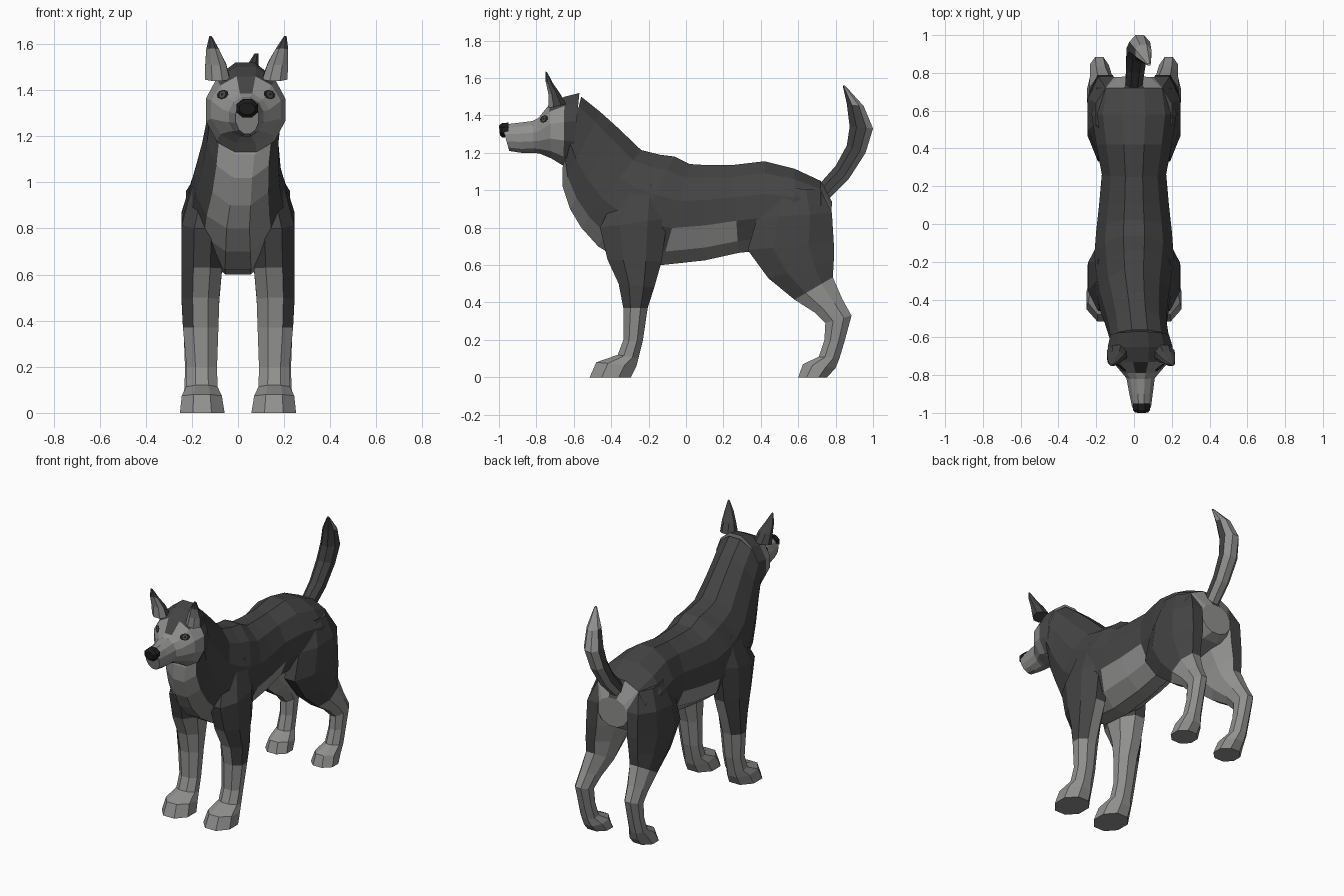
import bpy, bmesh, math
from mathutils import Vector
from mathutils.bvhtree import BVHTree


def material(name, r, g, b):
    m = bpy.data.materials.new(name)
    m.diffuse_color = (r, g, b, 1)
    return m


DARK, LIGHT, BLACK, IRIS = 0, 1, 2, 3
MATS = [material("dark_fur", .058, .058, .058), material("light_fur", .28, .28, .275),
        material("black", .012, .012, .012), material("iris_grey", .07, .07, .07)]


def finish(name, bm, mirror=False):
    bmesh.ops.recalc_face_normals(bm, faces=bm.faces[:])
    me = bpy.data.meshes.new(name)
    bm.to_mesh(me)
    for m in MATS:
        me.materials.append(m)
    ob = bpy.data.objects.new(name, me)
    bpy.context.collection.objects.link(ob)
    if mirror:
        ob.modifiers.new("mirror", 'MIRROR').use_mirror_merge = False
    return ob


def loft(name, rings, n, rule, mirror=False):
    """Skin of oval rings (ay, az, by, bz, centre x, half width).
    a and b are the ends of each ring in the side view.
    rule(segment, sectors away from the a end, face centre) -> material."""
    bm = bmesh.new()
    k = 1 / math.cos(math.pi / n)
    loops = []
    for ay, az, by, bz, cx, hw in rings:
        loop = []
        for i in range(n):
            t = 2 * math.pi * (i - .5) / n
            c, s = math.cos(t) * k / 2, math.sin(t) * k
            loop.append(bm.verts.new((cx + hw * s, (ay + by) / 2 + (ay - by) * c,
                                      (az + bz) / 2 + (az - bz) * c)))
        loops.append(loop)
    for seg, (p, q) in enumerate(zip(loops, loops[1:])):
        for i in range(n):
            j = (i + 1) % n
            f = bm.faces.new((p[i], p[j], q[j], q[i]))
            f.material_index = rule(seg, min(i, n - i), f.calc_center_median())
    for seg, loop in ((0, loops[0]), (len(rings) - 2, loops[-1])):
        f = bm.faces.new(loop)
        f.material_index = rule(seg, n // 2, f.calc_center_median())
    return finish(name, bm, mirror)


# neck, chest, belly and rump in one skin
def body_rule(seg, d, c):
    if seg == 11:
        return LIGHT if d >= 1 else DARK
    return LIGHT if d >= (4 if seg in (6, 7) else 5) else DARK


loft("body", [
    (-.56, 1.50, -.66, 1.12, .03, .155),
    (-.46, 1.42, -.66, 1.02, .02, .155),
    (-.36, 1.33, -.62, .90, .01, .165),
    (-.24, 1.215, -.56, .80, 0, .185),
    (-.14, 1.19, -.47, .70, 0, .20),
    (-.06, 1.18, -.34, .62, 0, .21),
    (.02, 1.14, -.13, .60, 0, .20),
    (.10, 1.135, .10, .625, 0, .185),
    (.25, 1.135, .28, .665, 0, .17),
    (.42, 1.155, .42, .68, 0, .20),
    (.58, 1.115, .58, .70, 0, .225),
    (.72, 1.05, .72, .72, 0, .20),
    (.78, .94, .775, .75, 0, .11)], 12, body_rule)


# head: dark cap with a peak, light face and muzzle
def head_rule(seg, d, c):
    if seg == 0:
        return LIGHT if d >= 5 else DARK
    return DARK if (seg == 1 and d <= 1) or (seg == 2 and d == 0) else LIGHT


head = loft("head", [
    (-.57, 1.52, -.61, 1.11, .03, .155),
    (-.65, 1.50, -.655, 1.13, .033, .172),
    (-.73, 1.46, -.72, 1.17, .035, .152),
    (-.79, 1.385, -.78, 1.195, .035, .10),
    (-.82, 1.37, -.81, 1.20, .035, .075),
    (-.90, 1.36, -.88, 1.20, .037, .063),
    (-.985, 1.35, -.945, 1.21, .04, .05)], 12, head_rule)

# nose
loft("nose", [(-.95, 1.362, -.95, 1.285, .04, .046),
              (-.985, 1.358, -.982, 1.282, .04, .046),
              (-1.0, 1.345, -.995, 1.295, .04, .034)], 8, lambda s, d, c: BLACK)

# eyes: thin discs laid on the face
bm = bmesh.new()
bm.from_mesh(head.data)
tree = BVHTree.FromBMesh(bm)
bm.free()
for side, label in ((-1, "left"), (1, "right")):
    hit, normal, _, _ = tree.ray_cast(Vector((.035 + side * .1, -2, 1.38)), Vector((0, 1, 0)))
    if normal.y > 0:
        normal = -normal
    u = Vector((0, 0, 1)).cross(normal).normalized()
    v = normal.cross(u)
    bm = bmesh.new()
    for rx, rz, lift, mat in ((.033, .022, .003, BLACK), (.016, .016, .005, IRIS),
                              (.007, .007, .007, BLACK)):
        f = bm.faces.new([bm.verts.new(hit + normal * lift
                                       + u * rx * math.cos(i * math.pi / 4)
                                       + v * rz * math.sin(i * math.pi / 4)) for i in range(8)])
        f.material_index = mat
    ob = finish(label + "_eye", bm)

# ears: forward-leaning blades, light inside
for side, label in ((-1, "left"), (1, "right")):
    loft(label + "_ear", [
        (-.735, 1.44, -.64, 1.46, .035 + side * .125, .054),
        (-.735, 1.51, -.675, 1.52, .038 + side * .135, .045),
        (-.75, 1.58, -.71, 1.57, .04 + side * .15, .028),
        (-.752, 1.635, -.742, 1.63, .043 + side * .162, .006)], 8,
        lambda s, d, c: LIGHT if d <= 1 and s < 2 else DARK)

# tail: dark inside the curve, light behind
loft("tail", [
    (.72, 1.04, .76, .95, 0, .045),
    (.80, 1.13, .87, 1.06, .008, .05),
    (.86, 1.24, .96, 1.20, .015, .055),
    (.875, 1.34, 1.0, 1.33, .03, .055),
    (.86, 1.46, .95, 1.45, .05, .042),
    (.838, 1.56, .85, 1.56, .08, .008)], 8,
    lambda s, d, c: DARK if d <= 2 and s < 4 or d <= 1 else LIGHT)

# front legs: light below the elbow and along the inner side
loft("front_leg", [
    (-.36, 1.0, -.12, 1.05, .115, .075),
    (-.46, .80, -.10, .85, .152, .092),
    (-.42, .63, -.13, .62, .157, .088),
    (-.36, .50, -.17, .48, .163, .082),
    (-.335, .37, -.205, .37, .162, .077),
    (-.335, .20, -.23, .20, .157, .066),
    (-.365, .12, -.255, .10, .157, .068),
    (-.48, .08, -.265, .06, .157, .087),
    (-.515, 0, -.295, 0, .155, .097)], 8,
    lambda s, d, c: LIGHT if c.z < .37 or (c.x < .17 and c.z < .65) else DARK, True)

# hind legs: dark outer thigh, light inner side and lower leg
loft("hind_leg", [
    (.45, 1.02, .72, 1.0, .115, .085),
    (.38, .85, .78, .88, .148, .097),
    (.33, .68, .79, .72, .152, .093),
    (.44, .53, .79, .62, .16, .08),
    (.58, .415, .785, .535, .162, .073),
    (.69, .345, .835, .42, .176, .058),
    (.745, .29, .885, .33, .184, .05),
    (.74, .20, .85, .20, .182, .048),
    (.71, .11, .82, .10, .18, .052),
    (.625, .07, .80, .05, .17, .07),
    (.60, 0, .755, 0, .17, .08)], 8,
    lambda s, d, c: LIGHT if s >= 4 or (c.x < .13 and s > 0) else DARK, True)
